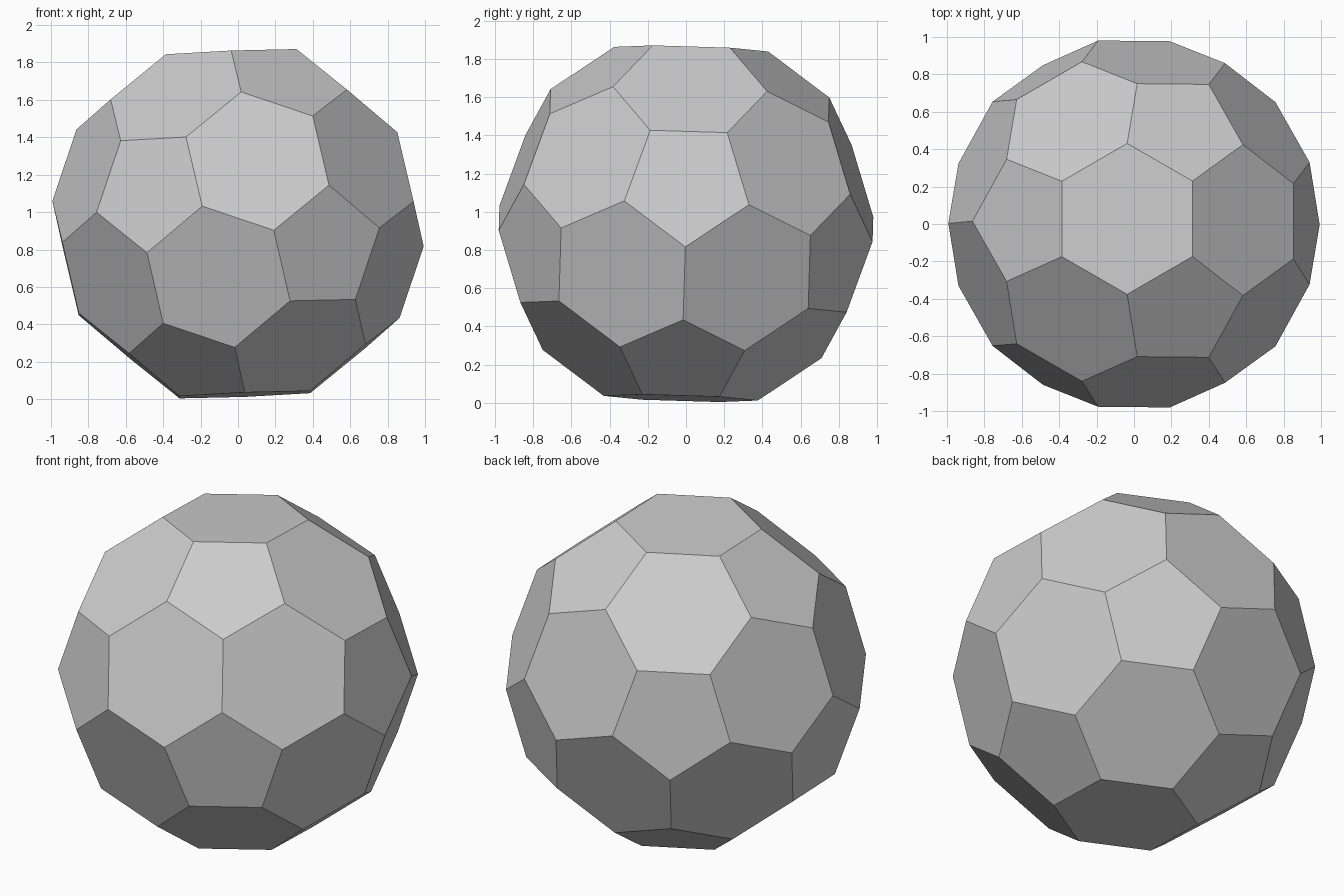
import bpy
import bmesh
from mathutils import Matrix, Vector

RADIUS = 1.0
CENTRE = Vector((0, 0, 0.938))
TOP_NORMAL = Vector((-0.04, 0.03, 1))

cube = bpy.data.objects.get("Cube")
if cube:
    bpy.data.objects.remove(cube, do_unlink=True)


def frame(up, side):
    """Right-handed basis with z along up and x as near to side as possible."""
    z = up.normalized()
    x = (side - z * side.dot(z)).normalized()
    return Matrix((x, z.cross(x), z)).transposed()


# Twenty-sided base solid: its edge thirds are the corners of the ball
base = bmesh.new()
bmesh.ops.create_icosphere(base, subdivisions=1, radius=1)
base.faces.ensure_lookup_table()
face = base.faces[0]
turn = frame(TOP_NORMAL, Vector((-1, 0, 0))) @ frame(
    face.calc_center_median(), face.verts[0].co).transposed()

ball = bmesh.new()
for edge in base.edges:
    a, b = (v.co for v in edge.verts)
    for t in (1 / 3, 2 / 3):
        ball.verts.new(turn @ a.lerp(b, t).normalized() * RADIUS + CENTRE)
base.free()

# Skin the corners and merge the triangles into flat five- and six-sided panels
bmesh.ops.convex_hull(ball, input=ball.verts[:])
bmesh.ops.dissolve_limit(ball, angle_limit=0.05, verts=ball.verts[:], edges=ball.edges[:])
bmesh.ops.recalc_face_normals(ball, faces=ball.faces[:])

mesh = bpy.data.meshes.new("panelled_ball")
ball.to_mesh(mesh)
ball.free()
obj = bpy.data.objects.new("panelled_ball", mesh)
bpy.context.collection.objects.link(obj)

# Single plain grey
grey = bpy.data.materials.new("light_grey")
grey.use_nodes = True
colour = (0.6, 0.6, 0.6, 1)
grey.diffuse_color = colour
grey.node_tree.nodes["Principled BSDF"].inputs["Base Color"].default_value = colour
mesh.materials.append(grey)
